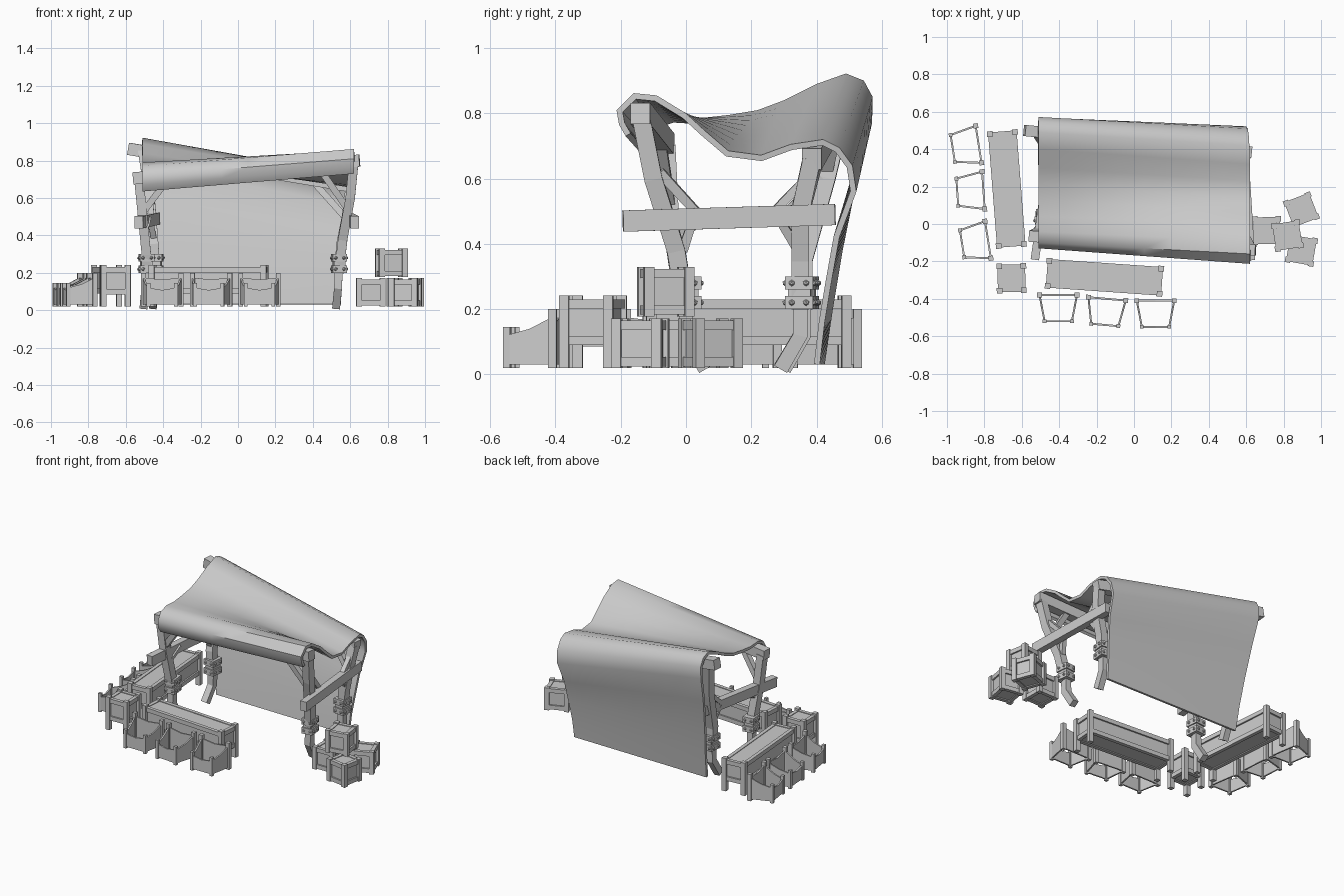
import bpy, bmesh, math
from mathutils import Vector, Matrix

if "Cube" in bpy.data.objects:
    bpy.data.objects.remove(bpy.data.objects["Cube"])


def finish(name, bm, loc=(0, 0, 0), rot=0):
    bmesh.ops.recalc_face_normals(bm, faces=bm.faces)
    me = bpy.data.meshes.new(name)
    bm.to_mesh(me)
    bm.free()
    ob = bpy.data.objects.new(name, me)
    ob.location = loc
    ob.rotation_euler.z = math.radians(rot)
    bpy.context.collection.objects.link(ob)
    return ob


def add_box(bm, x0, x1, y0, y1, z0, z1):
    m = Matrix.Translation(((x0 + x1) / 2, (y0 + y1) / 2, (z0 + z1) / 2))
    m = m @ Matrix.Diagonal((x1 - x0, y1 - y0, z1 - z0, 1))
    bmesh.ops.create_cube(bm, size=1, matrix=m)


def beam(name, pts, w, d):
    """Square timber swept along a few points."""
    pts = [Vector(p) for p in pts]
    bm = bmesh.new()
    rings = []
    for i, p in enumerate(pts):
        t = (pts[min(i + 1, len(pts) - 1)] - pts[max(i - 1, 0)]).normalized()
        ref = Vector((0, 0, 1)) if abs(t.z) < 0.6 else Vector((0, 1, 0))
        u = t.cross(ref).normalized()
        v = u.cross(t)
        rings.append([bm.verts.new(p + u * a * w / 2 + v * b * d / 2)
                      for a, b in ((-1, -1), (1, -1), (1, 1), (-1, 1))])
    for r, s in zip(rings, rings[1:]):
        for k in range(4):
            bm.faces.new((r[k], r[(k + 1) % 4], s[(k + 1) % 4], s[k]))
    bm.faces.new(rings[0])
    bm.faces.new(rings[-1])
    return finish(name, bm)


def framed_box(name, loc, rot, sx, sy, z0, z1, leg0, p=0.03, rail=0.028, lift=0.012):
    """Recessed panels, corner posts, top and bottom rails."""
    bm = bmesh.new()
    hx, hy, e = sx / 2, sy / 2, 0.006
    add_box(bm, -hx + .016, hx - .016, -hy + .016, hy - .016, z0 + .006, z1 - .004)
    for a in (-1, 1):
        for b in (-1, 1):
            cx, cy = a * (hx - p / 2), b * (hy - p / 2)
            add_box(bm, cx - p / 2, cx + p / 2, cy - p / 2, cy + p / 2, leg0, z1 + lift)
    for za in (z0, z1 - rail):
        add_box(bm, -hx + e, hx - e, -hy + e, -hy + p, za, za + rail)
        add_box(bm, -hx + e, hx - e, hy - p, hy - e, za, za + rail)
        add_box(bm, -hx + e, -hx + p, -hy + p, hy - p, za, za + rail)
        add_box(bm, hx - p, hx - e, -hy + p, hy - p, za, za + rail)
    return finish(name, bm, loc, rot)


def bin_box(name, loc, rot):
    """Open tapered display bin: tall wide back, low narrow front."""
    bm = bmesh.new()
    c = [Vector(q) for q in ((-.1, .07), (.1, .07), (.073, -.07), (-.073, -.07))]
    tops = (.185, .185, .13, .13)
    for i in range(4):
        s = .013 if i < 2 else .01
        add_box(bm, c[i].x - s, c[i].x + s, c[i].y - s, c[i].y + s, .02, tops[i] + .015)
        a, b = c[i], c[(i + 1) % 4]
        n = Vector((-(b - a).y, (b - a).x)).normalized() * .005
        za, zb = tops[i] - .01, tops[(i + 1) % 4] - .01
        dip = .012 if i % 2 == 0 else 0.008
        m = (a + b) / 2
        loops = []
        for sgn in (-1, 1):
            o = n * sgn
            loops.append([bm.verts.new((q.x + o.x, q.y + o.y, z)) for q, z in
                          ((a, .03), (b, .03), (b, zb), (m, (za + zb) / 2 - dip), (a, za))])
        bm.faces.new(loops[0])
        bm.faces.new(loops[1][::-1])
        for k in range(5):
            j = (k + 1) % 5
            bm.faces.new((loops[0][k], loops[0][j], loops[1][j], loops[1][k]))
    return finish(name, bm, loc, rot)


def clamp(name, loc, rot):
    """Two metal straps with round studs joining post and stake."""
    bm = bmesh.new()
    for z in (-.03, .03):
        add_box(bm, -.038, .038, -.043, .043, z - .02, z + .02)
        for k in range(4):
            r = Matrix.Rotation(k * math.pi / 2, 4, 'Z')
            out = .043 if k % 2 else .038
            for t in (-.022, .022):
                pos = r @ Vector((t, 0, z)) + r @ Vector((0, (.038 if k % 2 else .043), 0))
                bmesh.ops.create_icosphere(bm, subdivisions=1, radius=.01,
                                           matrix=Matrix.Translation(pos))
    add_box(bm, -.03, .03, -.035, .035, -.045, .045)
    return finish(name, bm, loc, rot)


# Cloth canopy lofted between its left and right end profiles (y, z)
left = [(-.10, .635), (-.125, .67), (-.13, .72), (-.10, .77), (-.04, .79), (.04, .785),
        (.13, .795), (.22, .81), (.30, .84), (.40, .89), (.49, .922), (.545, .90),
        (.572, .85), (.57, .77), (.525, .60), (.48, .38), (.45, .20), (.425, .03)]
right = [(-.185, .73), (-.205, .765), (-.213, .81), (-.16, .862), (-.09, .855), (0, .80),
         (.06, .745), (.13, .685), (.23, .672), (.32, .705), (.42, .72), (.47, .695),
         (.51, .64), (.522, .56), (.47, .42), (.445, .28), (.425, .16), (.41, .03)]
bm = bmesh.new()
rows = []
for (y0, z0), (y1, z1) in zip(left, right):
    rows.append([])
    for i in range(9):
        t = i / 8
        y, z = y0 + (y1 - y0) * t, z0 + (z1 - z0) * t
        k = max(0, min(1, (.75 - z) / .65)) if y > .4 else 0
        x = (-.51 + .06 * k) + (1.13 - .13 * k) * t
        rows[-1].append(bm.verts.new((x, y, z)))
for r, s in zip(rows, rows[1:]):
    for i in range(8):
        bm.faces.new((r[i], r[i + 1], s[i + 1], s[i]))
bmesh.ops.recalc_face_normals(bm, faces=bm.faces)
bm.normal_update()
bm.faces.ensure_lookup_table()
if max(bm.faces, key=lambda f: f.calc_center_median().z).normal.z < 0:
    bmesh.ops.reverse_faces(bm, faces=bm.faces)
bmesh.ops.solidify(bm, geom=bm.faces[:], thickness=.018)
canopy = finish("canopy_cloth", bm)
bpy.context.view_layer.objects.active = canopy
canopy.select_set(True)
bpy.ops.object.shade_smooth_by_angle(angle=math.radians(45))
canopy.select_set(False)

# Ridge beams carrying the cloth
beam("front_beam", [(-.56, -.065, .705), (.65, -.14, .80)], .06, .065)
beam("back_beam", [(-.585, .50, .863), (.625, .385, .66)], .06, .065)

# Bent posts, stakes and clamps
posts = {
    "front_left": [(-.53, -.06, .70), (-.51, -.05, .50), (-.49, -.02, .30), (-.49, 0, .20)],
    "front_right": [(.62, -.14, .80), (.60, -.10, .60), (.56, -.03, .38), (.54, 0, .20)],
    "back_left": [(-.51, .49, .85), (-.47, .43, .60), (-.45, .36, .35), (-.44, .36, .20)],
    "back_right": [(.60, .385, .66), (.58, .35, .50), (.55, .35, .35), (.54, .35, .20)],
}
for key, pts in posts.items():
    beam(key + "_post", pts, .05, .055)
    x, y, _ = pts[-1]
    s = 1 if "front" in key else -1
    beam(key + "_stake", [(x, y, .26), (x - .005, y, .12), (x - .015, y + s * .06, .018)], .042, .045)
    clamp(key + "_clamp", (x, y, .25), 6 * s)

# Side rails and diagonal braces
beam("left_rail", [(-.53, -.19, .47), (-.44, .455, .49)], .045, .065)
beam("right_rail", [(.625, -.193, .47), (.585, .455, .49)], .045, .065)
beam("front_right_side_brace", [(.60, -.08, .62), (.58, .03, .50), (.56, -.01, .38)], .03, .03)
beam("front_left_side_brace", [(-.50, -.05, .40), (-.48, .06, .49)], .03, .03)
beam("back_right_side_brace", [(.59, .37, .60), (.59, .27, .50), (.56, .34, .39)], .03, .03)
beam("back_left_side_brace", [(-.46, .42, .60), (-.47, .30, .49), (-.45, .36, .38)], .03, .03)
beam("front_left_brace", [(-.51, -.05, .52), (-.36, -.08, .72)], .035, .035)
beam("front_right_brace", [(.58, -.08, .55), (.42, -.13, .78)], .035, .035)
beam("back_left_brace", [(-.47, .43, .62), (-.34, .475, .82)], .035, .035)
beam("back_right_brace", [(.57, .36, .50), (.40, .41, .69)], .035, .035)

# Counters
framed_box("front_counter", (-.158, -.285, 0), -4, .63, .165, .09, .23, .02)
framed_box("left_counter", (-.68, .187, 0), 94.5, .63, .165, .09, .23, .02)

# Corner and stacked crates
framed_box("corner_crate", (-.655, -.29, 0), 1, .16, .16, .085, .23, .02)
for i, (x, y, z, rot) in enumerate(((.71, -.035, .02, 1), (.895, .075, .02, 21),
                                    (.895, -.14, .02, -10), (.82, -.062, .178, 9))):
    framed_box("crate_%d" % (i + 1), (x, y, 0), rot, .155, .155, z + .005, z + .145, z, lift=.006)

# Display bins along both counters
bins = ((-.405, -.45, 0), (-.15, -.47, -5), (.115, -.48, 0),
        (-.90, .415, -81), (-.875, .175, -86), (-.85, -.095, -81))
for i, (x, y, rot) in enumerate(bins):
    bin_box("bin_%d" % (i + 1), (x, y, 0), rot)
